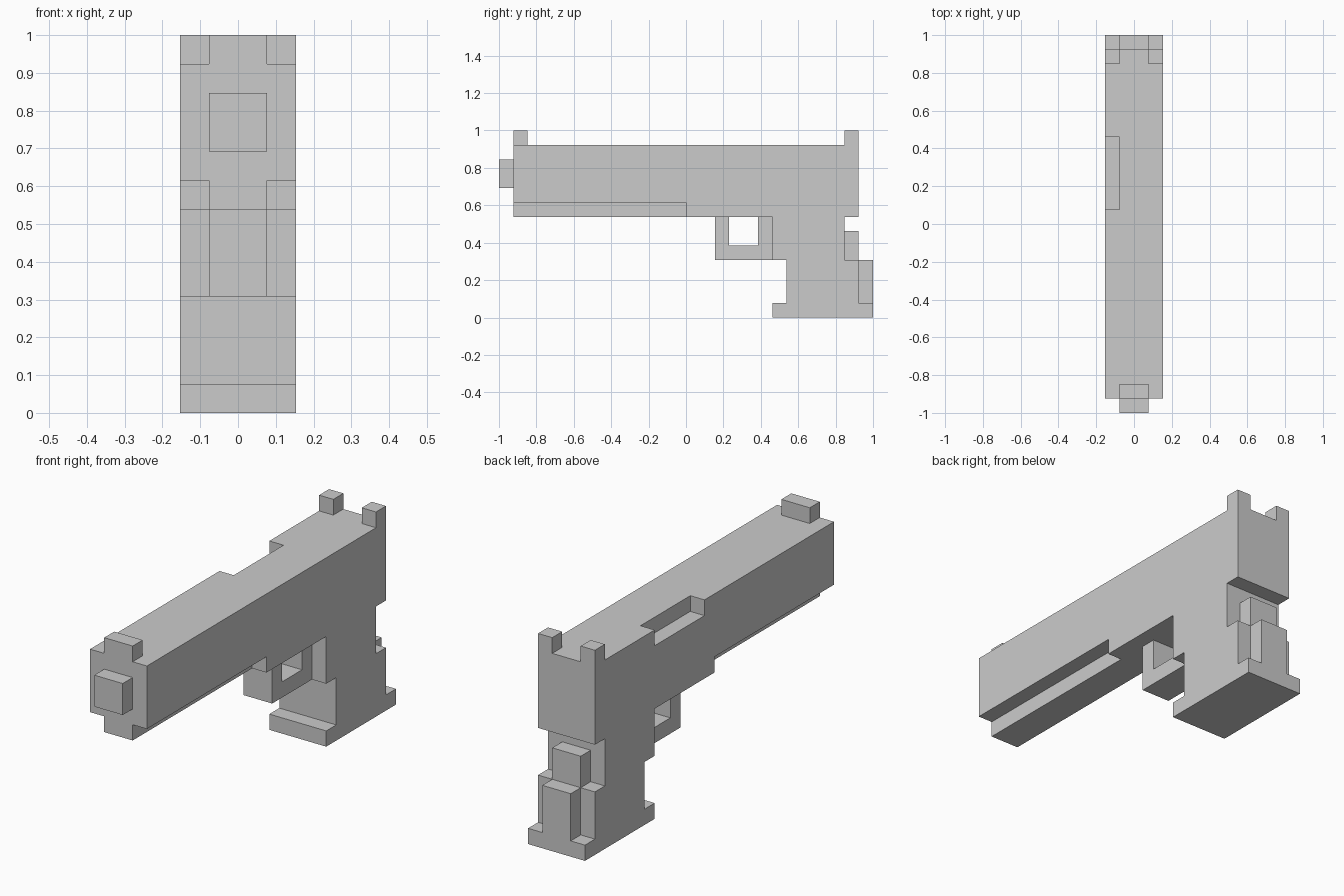
import bpy
import bmesh

if "Cube" in bpy.data.objects:
    bpy.data.objects.remove(bpy.data.objects["Cube"])

U = 2 / 26  # one block; the whole model sits on this grid


def extrude_profile(name, profile, x0, x1):
    """Extrude a (y, z) outline given in blocks from x0 to x1."""
    bm = bmesh.new()
    face = bm.faces.new([bm.verts.new((x0 * U, y * U, z * U)) for y, z in profile])
    moved = bmesh.ops.extrude_face_region(bm, geom=[face], use_keep_orig=True)["geom"]
    verts = [v for v in moved if isinstance(v, bmesh.types.BMVert)]
    bmesh.ops.translate(bm, verts=verts, vec=((x1 - x0) * U, 0, 0))
    bmesh.ops.recalc_face_normals(bm, faces=bm.faces)
    mesh = bpy.data.meshes.new(name)
    bm.to_mesh(mesh)
    bm.free()
    obj = bpy.data.objects.new(name, mesh)
    bpy.context.collection.objects.link(obj)
    return obj


def box(name, x, y, z):
    outline = [(y[0], z[0]), (y[1], z[0]), (y[1], z[1]), (y[0], z[1])]
    return extrude_profile(name, outline, *x)


# Slide, frame and grip share one full-width outline
body = extrude_profile("body", [
    (-12, 8), (0, 8), (0, 7), (6, 7), (6, 4), (7, 4), (7, 1), (6, 1), (6, 0),
    (13, 0), (13, 1), (12, 1), (12, 4), (11, 4), (11, 7), (12, 7), (12, 12),
    (-12, 12)], -2, 2)

# Ejection port on the left top edge
port = box("port_cutter", (-3, -1), (1, 6), (11, 13))
port.hide_render = True
port.hide_viewport = True
port.display_type = 'WIRE'
cut = body.modifiers.new("ejection_port", 'BOOLEAN')
cut.operation = 'DIFFERENCE'
cut.solver = 'EXACT'
cut.object = port

# Narrow rail under the slide, and the muzzle
box("under_rail", (-1, 1), (-12, 0), (7, 8))
box("muzzle", (-1, 1), (-13, -12), (9, 11))

# Trigger guard
extrude_profile("trigger_guard", [
    (2, 7), (2, 4), (6, 4), (6, 7), (5, 7), (5, 5), (3, 5), (3, 7)], -1, 1)

# Raised strips on the back of the grip
box("upper_backstrap", (-1, 1), (11, 12), (4, 6))
box("lower_backstrap", (-1, 1), (12, 13), (1, 4))

# Sights
box("front_sight", (-1, 1), (-12, -11), (12, 13))
for name, x0 in (("rear_sight_left", -2), ("rear_sight_right", 1)):
    box(name, (x0, x0 + 1), (11, 12), (12, 13))
